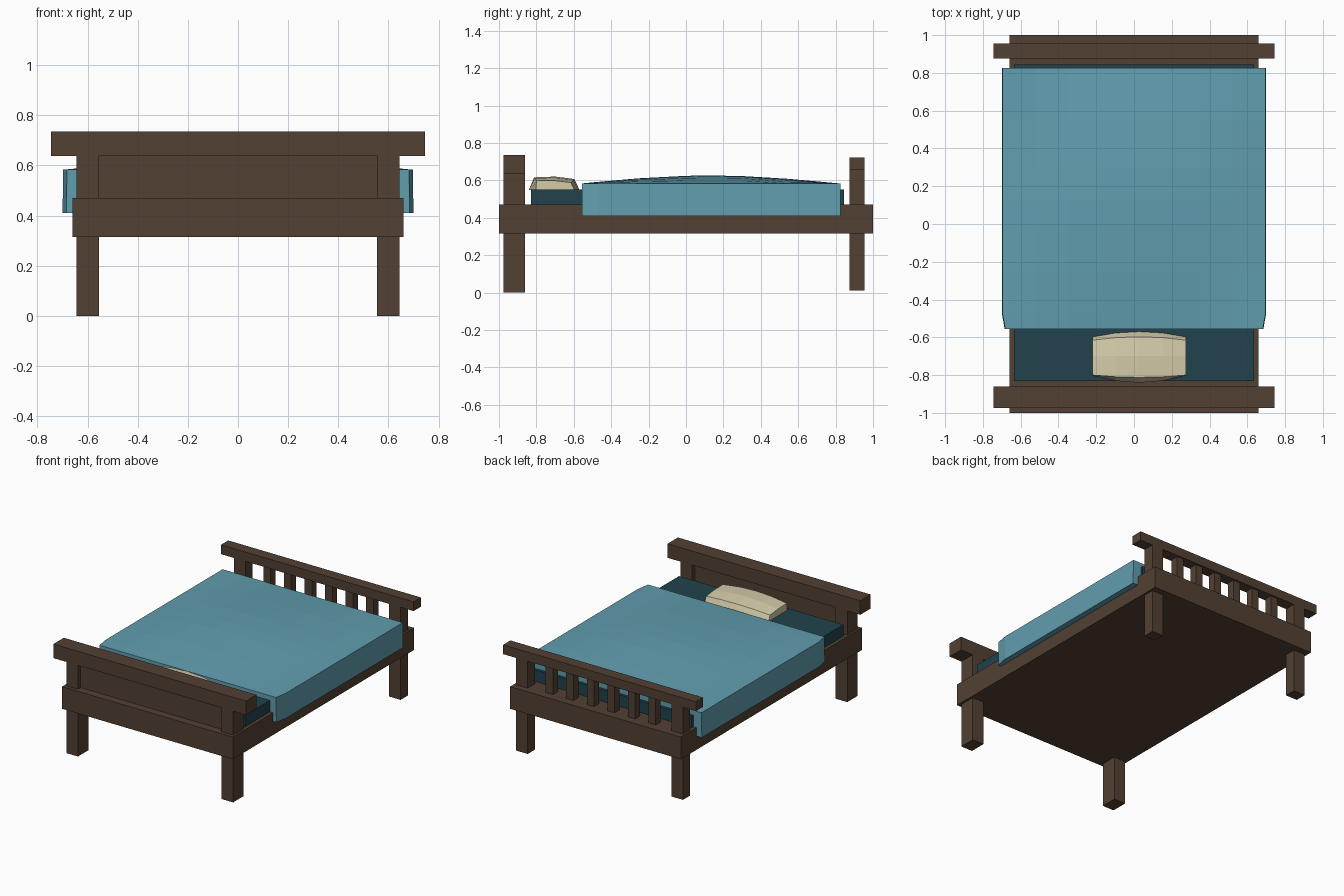
import bpy, bmesh, math

if "Cube" in bpy.data.objects:
    bpy.data.objects.remove(bpy.data.objects["Cube"])


def material(name, rgb):
    m = bpy.data.materials.new(name)
    m.diffuse_color = (*rgb, 1)
    m.use_nodes = True
    m.node_tree.nodes["Principled BSDF"].inputs["Base Color"].default_value = m.diffuse_color
    return m


WOOD = material("dark_wood", (0.085, 0.052, 0.033))
TEAL = material("dark_teal", (0.015, 0.055, 0.072))
BLUE = material("blue_cloth", (0.12, 0.34, 0.43))
CREAM = material("cream_cloth", (0.66, 0.60, 0.40))


def finish(name, bm, mat):
    bmesh.ops.recalc_face_normals(bm, faces=bm.faces)
    me = bpy.data.meshes.new(name)
    bm.to_mesh(me)
    bm.free()
    me.materials.append(mat)
    ob = bpy.data.objects.new(name, me)
    bpy.context.collection.objects.link(ob)
    return ob


def box(name, x, y, z, mat=WOOD):
    bm = bmesh.new()
    bmesh.ops.create_cube(bm, size=1)
    for v in bm.verts:
        v.co = [(lo + hi) / 2 + c * (hi - lo) for c, (lo, hi) in zip(v.co, (x, y, z))]
    return finish(name, bm, mat)


def loft(name, rings, mat):
    """Skin closed rings of points and cap both ends."""
    bm = bmesh.new()
    rows = [[bm.verts.new(p) for p in r] for r in rings]
    n = len(rows[0])
    for a, b in zip(rows, rows[1:]):
        for i in range(n):
            j = (i + 1) % n
            bm.faces.new((a[i], a[j], b[j], b[i]))
    bm.faces.new(rows[0])
    bm.faces.new(rows[-1])
    return finish(name, bm, mat)


# bed base and mattress
box("bed_base", (-0.66, 0.66), (-1, 1), (0.315, 0.47))
box("mattress", (-0.635, 0.635), (-0.83, 0.845), (0.46, 0.55), TEAL)

# posts, mirrored left and right
for side, s in (("left", -1), ("right", 1)):
    x = sorted((s * 0.555, s * 0.645))
    box(f"head_post_{side}", x, (-0.975, -0.86), (0, 0.637))
    box(f"foot_post_{side}", x, (0.875, 0.955), (0.01, 0.657))

# headboard
box("head_rail", (-0.745, 0.745), (-0.975, -0.86), (0.637, 0.735))
box("head_panel", (-0.555, 0.555), (-0.945, -0.89), (0.46, 0.637))

# footboard rail and slats
box("foot_rail", (-0.745, 0.745), (0.875, 0.955), (0.657, 0.722))
for i in range(6):
    cx = (i - 2.5) * 0.159
    box(f"foot_slat_{i + 1}", (cx - 0.028, cx + 0.028), (0.888, 0.942), (0.46, 0.657))

# blanket: domed top, straight hanging sides
rings = []
for y in (-0.555, -0.47, -0.25, 0.0, 0.13, 0.3, 0.55, 0.825):
    w = 0.685 if y < -0.5 else 0.70
    t = (y - 0.13) / 0.69
    bulge = 0.043 * max(0, math.cos(t * math.pi / 2))
    ring = [(-w, y, 0.41)]
    for k in range(9):
        u = k / 4 - 1
        ring.append((u * (w - 0.003), y, 0.583 + bulge * math.cos(u * math.pi / 2)))
    ring.append((w, y, 0.41))
    rings.append(ring)
loft("blanket", rings, BLUE)

# pillow: bowed cross-sections along x
rings = []
for u in (-1, -0.5, 0, 0.5, 1):
    x = 0.0275 + 0.2475 * u
    b = 1 - u * u
    rings.append([(x, -0.802 - 0.038 * b, 0.548),
                  (x, -0.800 - 0.012 * b, 0.600 + 0.016 * b),
                  (x, -0.700, 0.598 + 0.022 * b),
                  (x, -0.615 + 0.018 * b, 0.588 + 0.019 * b),
                  (x, -0.597 + 0.028 * b, 0.548)])
loft("pillow", rings, CREAM)
